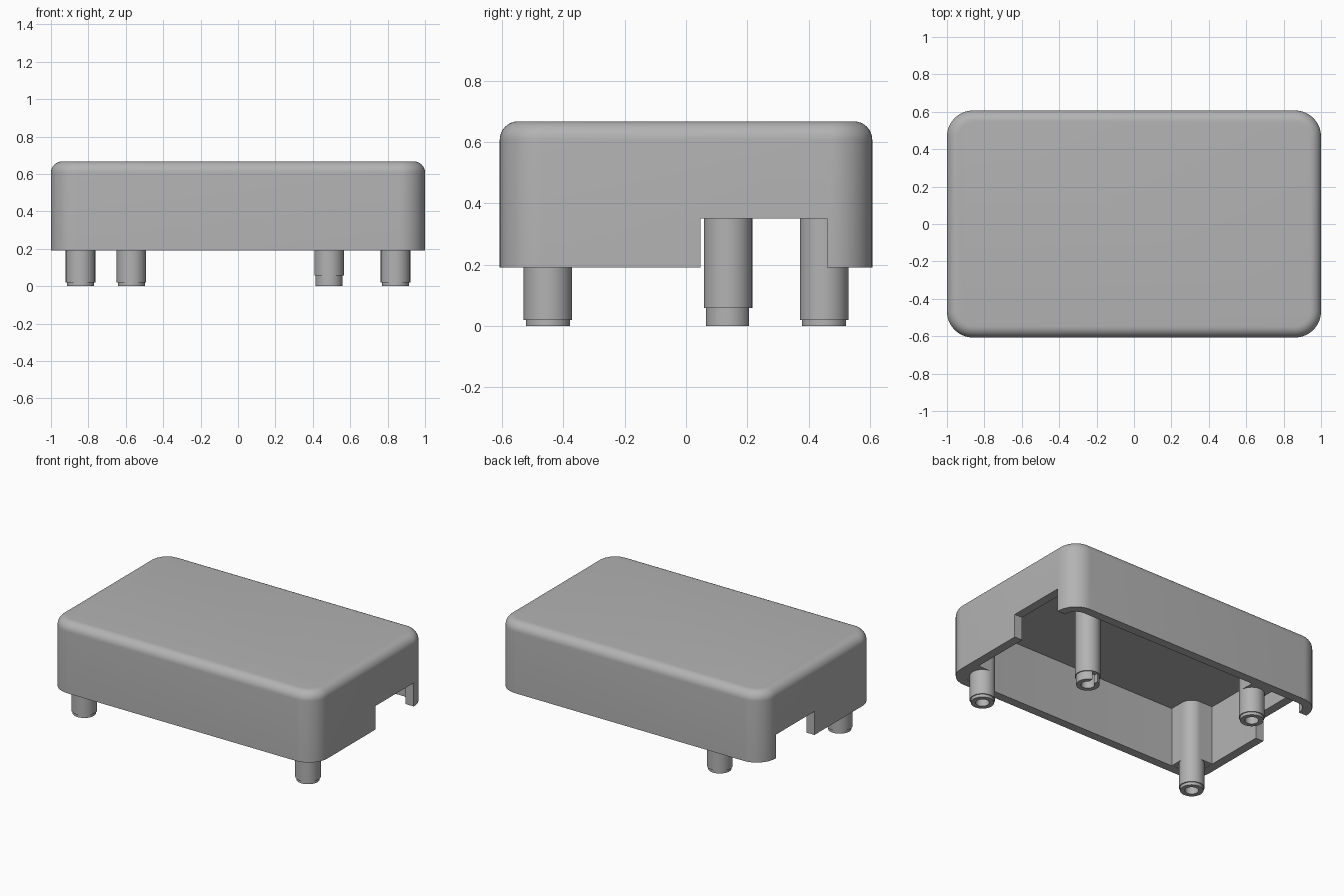
import bpy
import bmesh
from math import radians, pi
from mathutils import Matrix, Vector

cube = bpy.data.objects.get("Cube")
if cube:
    bpy.data.objects.remove(cube, do_unlink=True)

grey = bpy.data.materials.new("plain grey")
grey.use_nodes = True
colour = (0.45, 0.45, 0.45, 1)
grey.diffuse_color = colour
grey.node_tree.nodes["Principled BSDF"].inputs["Base Color"].default_value = colour

HX, HY, RIM, TOP = 1.0, 0.607, 0.19, 0.667
WALL, CEILING = 0.06, 0.597
POST_R = 0.079


def to_object(name, bm):
    bmesh.ops.recalc_face_normals(bm, faces=bm.faces[:])
    mesh = bpy.data.meshes.new(name)
    bm.to_mesh(mesh)
    bm.free()
    mesh.materials.append(grey)
    obj = bpy.data.objects.new(name, mesh)
    bpy.context.collection.objects.link(obj)
    return obj


def box(name, low, high, corner=0, top_edge=0):
    """Box between two corners, with rounded uprights and a rounded top rim."""
    low, high = Vector(low), Vector(high)
    bm = bmesh.new()
    scale = Matrix.Diagonal((*(high - low), 1))
    bmesh.ops.create_cube(bm, size=1, matrix=Matrix.Translation((low + high) / 2) @ scale)
    if corner:
        uprights = [e for e in bm.edges
                    if abs(e.verts[0].co.z - e.verts[1].co.z) > 0.1]
        bmesh.ops.bevel(bm, geom=uprights, offset=corner, segments=12,
                        profile=0.5, affect='EDGES')
    if top_edge:
        rim = [e for e in bm.edges
               if all(v.co.z > high.z - 0.001 for v in e.verts)]
        bmesh.ops.bevel(bm, geom=rim, offset=top_edge, segments=8,
                        profile=0.5, affect='EDGES')
    return to_object(name, bm)


def cut(target, cutter):
    """Subtract the cutter, apply the result and discard the cutter."""
    mod = target.modifiers.new("cut", 'BOOLEAN')
    mod.operation = 'DIFFERENCE'
    mod.solver = 'EXACT'
    mod.object = cutter
    bpy.context.view_layer.objects.active = target
    bpy.ops.object.modifier_apply(modifier=mod.name)
    bpy.data.objects.remove(cutter, do_unlink=True)


def smooth(obj):
    bpy.ops.object.select_all(action='DESELECT')
    obj.select_set(True)
    bpy.context.view_layer.objects.active = obj
    bpy.ops.object.shade_smooth_by_angle(angle=radians(30))


def post(name, x, y, step):
    """Hollow-ended round post with a narrower tip."""
    tip, hole, depth = 0.072, 0.042, 0.16
    profile = [(0, depth), (hole, depth), (hole, 0), (tip, 0), (tip, step),
               (POST_R, step), (POST_R, CEILING + 0.03), (0, CEILING + 0.03)]
    bm = bmesh.new()
    verts = [bm.verts.new((r, 0, z)) for r, z in profile]
    edges = [bm.edges.new(pair) for pair in zip(verts, verts[1:])]
    bmesh.ops.spin(bm, geom=verts + edges, axis=(0, 0, 1), cent=(0, 0, 0),
                   angle=2 * pi, steps=48, use_merge=True)
    bmesh.ops.remove_doubles(bm, verts=bm.verts[:], dist=0.0001)
    bmesh.ops.translate(bm, verts=bm.verts[:], vec=(x, y, 0))
    return to_object(name, bm)


# Hollow cover with rounded corners and an opening in each end wall
cover = box("cover", (-HX, -HY, RIM), (HX, HY, TOP), corner=0.14, top_edge=0.06)
cut(cover, box("cavity", (WALL - HX, WALL - HY, 0), (HX - WALL, HY - WALL, CEILING),
               corner=0.08))
cut(cover, box("end_opening", (-1.2, 0.048, 0), (1.2, 0.46, 0.35)))
smooth(cover)

# Posts
EDGE_X, EDGE_Y = 0.842, 0.45
posts = {
    "front_right_post": (-EDGE_X, -EDGE_Y, 0.02),
    "front_left_post": (EDGE_X, -EDGE_Y, 0.02),
    "back_post": (-0.57, EDGE_Y, 0.02),
    "inner_post": (0.487, 0.137, 0.058),
}
made = {name: post(name, *spec) for name, spec in posts.items()}

# Slot in the tip of the inner post
x, y, step = posts["inner_post"]
cut(made["inner_post"], box("tip_slot", (x - 0.02, y, -0.1), (x + 0.02, y + 0.1, step)))
for obj in made.values():
    smooth(obj)

# Webs joining the outer posts to the walls
low, high = RIM + 0.001, CEILING + 0.03
wall_x, wall_y = HX - WALL + 0.01, HY - WALL + 0.01
for side, label in ((-1, "right"), (1, "left")):
    for part, inner_x, inner_y in (("end", EDGE_X, EDGE_Y - POST_R),
                                   ("front", EDGE_X - POST_R, EDGE_Y)):
        xs = sorted((side * inner_x, side * wall_x))
        box(f"{label}_{part}_web", (xs[0], -wall_y, low), (xs[1], -inner_y, high))
x = posts["back_post"][0]
box("back_web", (x - POST_R, EDGE_Y, low), (x + POST_R, wall_y, high))
